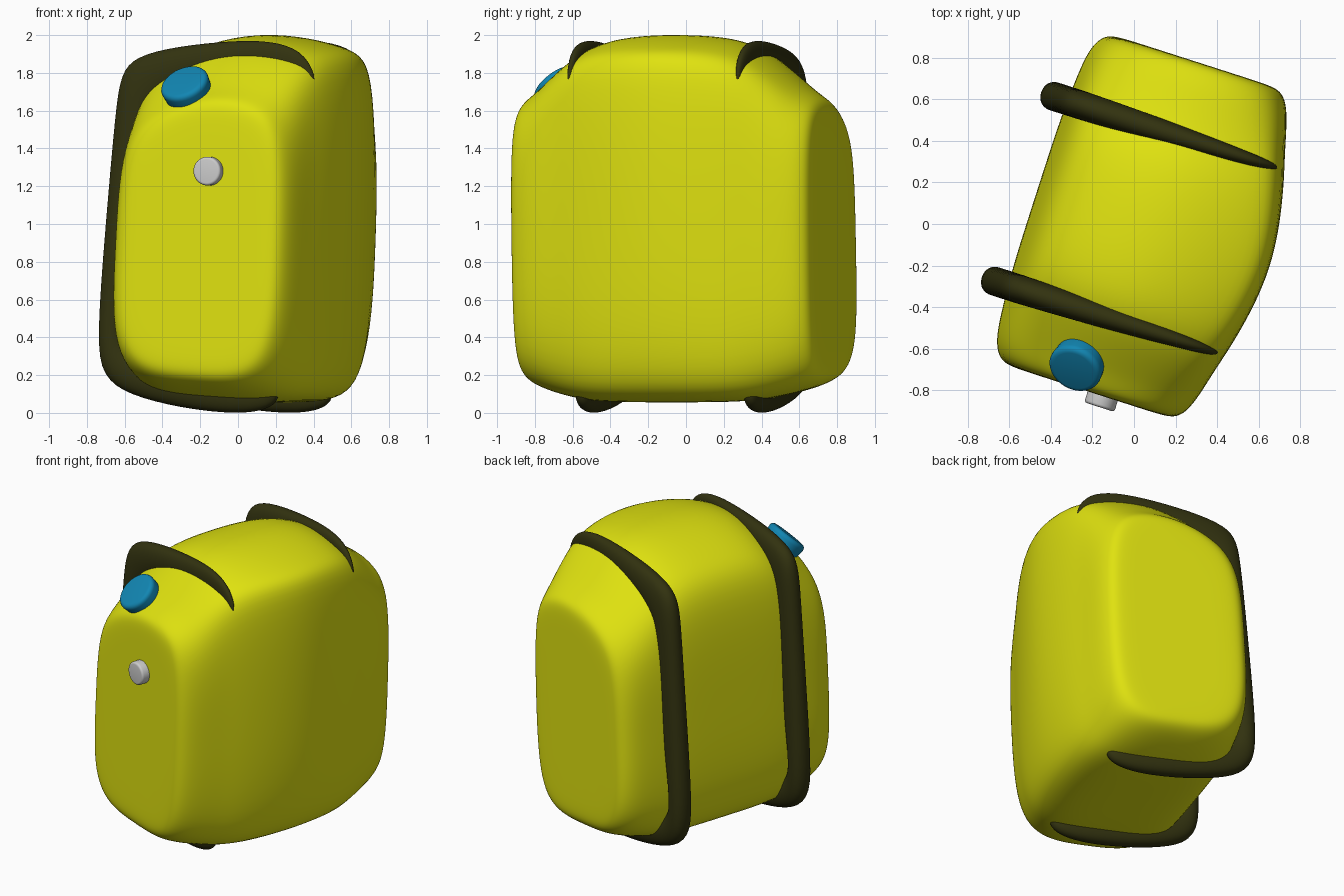
import bpy, bmesh, math
from mathutils import Matrix, Vector

if "Cube" in bpy.data.objects:
    bpy.data.objects.remove(bpy.data.objects["Cube"])

# the whole model is turned a little around z
TURN = Matrix.Rotation(math.radians(-17.8), 4, 'Z')


def material(name, color):
    m = bpy.data.materials.new(name)
    m.diffuse_color = (*color, 1)
    m.use_nodes = True
    m.node_tree.nodes["Principled BSDF"].inputs["Base Color"].default_value = m.diffuse_color
    return m


YELLOW = material("yellow_plastic", (0.74, 0.76, 0.005))
DARK = material("dark_rubber", (0.032, 0.032, 0.005))
BLUE = material("blue_plastic", (0.006, 0.24, 0.45))


def finish(name, bm, mat=None, subsurf=0):
    bmesh.ops.recalc_face_normals(bm, faces=bm.faces[:])
    me = bpy.data.meshes.new(name)
    bm.to_mesh(me)
    bm.free()
    ob = bpy.data.objects.new(name, me)
    bpy.context.collection.objects.link(ob)
    ob.matrix_world = TURN
    if mat:
        me.materials.append(mat)
    if subsurf:
        mod = ob.modifiers.new("smooth", 'SUBSURF')
        mod.levels = mod.render_levels = subsurf
    for p in me.polygons:
        p.use_smooth = True
    return ob


def loft(rings):
    bm = bmesh.new()
    rows = [[bm.verts.new(p) for p in ring] for ring in rings]
    n = len(rows[0])
    for a, b in zip(rows, rows[1:]):
        for i in range(n):
            j = (i + 1) % n
            bm.faces.new((a[i], a[j], b[j], b[i]))
    bm.faces.new(rows[0])
    bm.faces.new(rows[-1])
    return bm


# body: rounded four-corner sections lofted along y, with a crowned top
def section(y, lb, rb, rt, lt, crown, bulge, cuts, inset=0.0):
    corners = [Vector(c) for c in (lb, rb, rt, lt)]
    mid = sum(corners, Vector((0, 0))) / 4
    for c in corners:
        c.x -= math.copysign(inset, c.x - mid.x)
        c.y -= math.copysign(inset, c.y - mid.y)
    pts = []
    for i in range(4):
        a, b = corners[i], corners[(i + 1) % 4]
        d = (b - a).normalized()
        m = (a + b) / 2
        if i == 1:
            m.x += bulge
        if i == 2:
            m.y += crown
        pts += [a + d * cuts[i], m, b - d * cuts[(i + 1) % 4]]
    return [(p.x, y, p.y) for p in pts]


def even(c):
    return (c, c, c, c)


end = ((-0.495, 0.17), (0.50, 0.10), (0.56, 1.72), (-0.42, 1.61), 0.06, 0.01)
half = [
    section(0.36, (-0.52, 0.10), (0.60, 0.03), (0.655, 1.93), (-0.44, 1.88), 0.12, 0.01, (0.16, 0.16, 0.10, 0.16)),
    section(0.54, (-0.51, 0.12), (0.55, 0.05), (0.60, 1.87), (-0.43, 1.75), 0.10, 0.01, (0.17, 0.17, 0.13, 0.17)),
    section(0.73, *end, even(0.18)),
    section(0.82, *end, even(0.17), 0.05),
    section(0.835, *end, even(0.14), 0.12),
    section(0.835, *end, even(0.10), 0.26),
]
middle = section(0, (-0.52, 0.10), (0.63, 0.03), (0.72, 1.94), (-0.44, 1.90), 0.13, 0.02, (0.16, 0.16, 0.08, 0.16))
front = [[(x, -y, z) for x, y, z in ring] for ring in reversed(half)]
finish("body", loft(front + [middle] + half), YELLOW, 3)

# rubber bands: outer path (x, z, half width), tapering toward the right
path = [(0.39, 0.10, 0.035), (0.34, 0.02, 0.05), (0.15, -0.01, 0.065), (-0.17, 0.025, 0.07),
        (-0.46, 0.095, 0.072), (-0.60, 0.19, 0.072), (-0.633, 0.38, 0.072), (-0.583, 1.0, 0.072),
        (-0.53, 1.6, 0.072), (-0.50, 1.80, 0.072), (-0.42, 1.89, 0.07), (-0.2, 1.94, 0.066),
        (0.15, 1.975, 0.052), (0.38, 1.965, 0.038), (0.53, 1.90, 0.028), (0.60, 1.74, 0.018)]


def band_ring(x, z, w, y):
    outer = Vector((x, z))
    inward = (Vector((0.0, 1.0)) - outer).normalized()
    depth = 0.30 if x < -0.3 and z > 1.3 else 0.16 if x > 0.3 else 0.20
    ring = []
    for k in range(12):
        t = math.tau * k / 12
        c, s = math.cos(t), math.sin(t)
        p = outer + inward * (depth / 2 * (1 - c) - 0.004)
        ring.append((p.x, y + w * math.copysign(abs(s) ** 0.8, s), p.y))
    return ring


for side, y in (("front", -0.467), ("back", 0.467)):
    finish(side + "_band", loft([band_ring(px, pz, w, y) for px, pz, w in path]), DARK, 2)


# bevelled discs: filler cap and front button
def disc(name, centre, axis, r1, r2, depth, bevel, mat=None):
    bm = bmesh.new()
    rot = Vector(axis).to_track_quat('Z', 'Y').to_matrix().to_4x4()
    bmesh.ops.create_cone(bm, cap_ends=True, segments=40, radius1=r1, radius2=r2,
                          depth=depth, matrix=Matrix.Translation(centre) @ rot)
    rims = [e for e in bm.edges if any(len(f.verts) > 4 for f in e.link_faces)]
    bmesh.ops.bevel(bm, geom=rims, offset=bevel, segments=4, profile=0.5, affect='EDGES')
    finish(name, bm, mat)


disc("filler_cap", (-0.05, -0.715, 1.705), (-0.15, -0.66, 0.74), 0.12, 0.135, 0.14, 0.03, BLUE)
disc("front_button", (0.11, -0.84, 1.28), (0, -1, 0), 0.076, 0.076, 0.10, 0.014)
